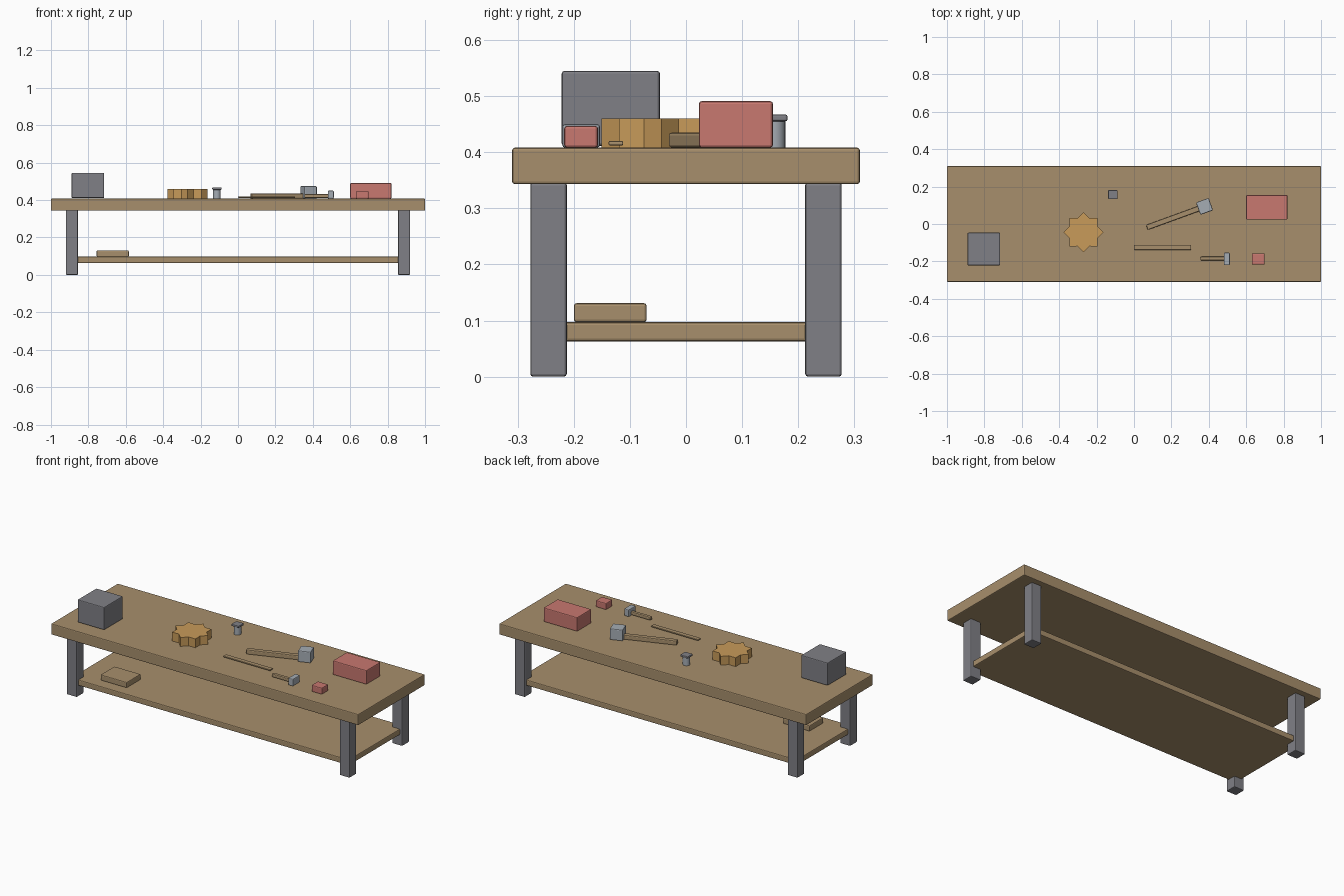
import bpy
import bmesh
from math import radians, pi, cos, sin

cube = bpy.data.objects.get("Cube")
if cube:
    bpy.data.objects.remove(cube, do_unlink=True)


def material(name, r, g, b):
    m = bpy.data.materials.new(name)
    m.use_nodes = True
    m.diffuse_color = (r, g, b, 1)
    m.node_tree.nodes["Principled BSDF"].inputs["Base Color"].default_value = (r, g, b, 1)
    return m


WOOD = material("wood", 0.39, 0.275, 0.15)
IRON = material("dark_iron", 0.216, 0.216, 0.238)
STEEL = material("steel", 0.376, 0.413, 0.456)
BRASS = material("brass", 0.578, 0.328, 0.102)
RED = material("red_paint", 0.578, 0.188, 0.162)

TOP = 0.408  # height of the work surface


def finish(name, bm, mat, location=(0, 0, 0), turn=0):
    mesh = bpy.data.meshes.new(name)
    bmesh.ops.recalc_face_normals(bm, faces=bm.faces)
    bm.to_mesh(mesh)
    bm.free()
    mesh.materials.append(mat)
    ob = bpy.data.objects.new(name, mesh)
    ob.location = location
    ob.rotation_euler.z = radians(turn)
    bpy.context.collection.objects.link(ob)
    return ob


def box(name, mat, centre, size, z0, z1, turn=0):
    """Box with softly bevelled edges, given by plan centre, plan size and heights."""
    dims = (size[0], size[1], z1 - z0)
    bm = bmesh.new()
    bmesh.ops.create_cube(bm, size=1)
    bmesh.ops.scale(bm, vec=dims, verts=bm.verts)
    ob = finish(name, bm, mat, (centre[0], centre[1], (z0 + z1) / 2), turn)
    bevel = ob.modifiers.new("soft_edges", 'BEVEL')
    bevel.width = min(0.005, 0.3 * min(dims))
    bevel.segments = 2
    return ob


# Bench frame
box("table_top", WOOD, (0, 0), (2, 0.62), 0.343, TOP)
box("lower_shelf", WOOD, (0, 0), (1.81, 0.524), 0.063, 0.097)
for sx, side in ((-1, "right"), (1, "left")):
    for sy, end in ((-1, "front"), (1, "back")):
        box(f"{end}_{side}_leg", IRON, (sx * 0.888, sy * 0.245), (0.065, 0.065), 0, 0.346)

# Things stored on the bench and shelf
box("shelf_plank", WOOD, (-0.67, -0.135), (0.172, 0.13), 0.097, 0.131)
box("iron_block", IRON, (-0.803, -0.134), (0.174, 0.175), 0.411, 0.545)
box("large_red_box", RED, (0.71, 0.089), (0.22, 0.132), TOP, 0.491)
box("small_red_box", RED, (0.664, -0.187), (0.068, 0.06), TOP, 0.447)
box("thin_stick", WOOD, (0.153, -0.125), (0.306, 0.026), 0.412, 0.42)

# Large mallet, lying at an angle
box("large_hammer_handle", WOOD, (0.222, 0.037), (0.325, 0.028), TOP, 0.435, 20)
box("large_hammer_head", STEEL, (0.377, 0.094), (0.072, 0.07), TOP, 0.474, 20)

# Small hammer
box("small_hammer_handle", WOOD, (0.42, -0.185), (0.13, 0.02), 0.412, 0.432)
box("small_hammer_head", STEEL, (0.496, -0.187), (0.032, 0.067), TOP, 0.45)

# Eight-pointed gear, extruded from a star outline
bm = bmesh.new()
outline = []
for i in range(16):
    r = 0.081 if i % 2 else 0.107
    a = i * pi / 8
    outline.append(bm.verts.new((r * cos(a), r * sin(a), 0)))
face = bm.faces.new(outline)
raised = bmesh.ops.extrude_face_region(bm, geom=[face])["geom"]
tops = [v for v in raised if isinstance(v, bmesh.types.BMVert)]
bmesh.ops.translate(bm, vec=(0, 0, 0.052), verts=tops)
finish("gear", bm, BRASS, (-0.27, -0.044, TOP))

# Bolt standing upright with a square cap
bm = bmesh.new()
bmesh.ops.create_cone(bm, cap_ends=True, segments=24, radius1=0.02, radius2=0.02, depth=0.05)
shaft = finish("bolt_shaft", bm, STEEL, (-0.113, 0.157, TOP + 0.025))
bpy.ops.object.select_all(action='DESELECT')
shaft.select_set(True)
bpy.context.view_layer.objects.active = shaft
bpy.ops.object.shade_smooth_by_angle(angle=radians(40))
box("bolt_cap", IRON, (-0.113, 0.157), (0.05, 0.048), 0.455, 0.467)
